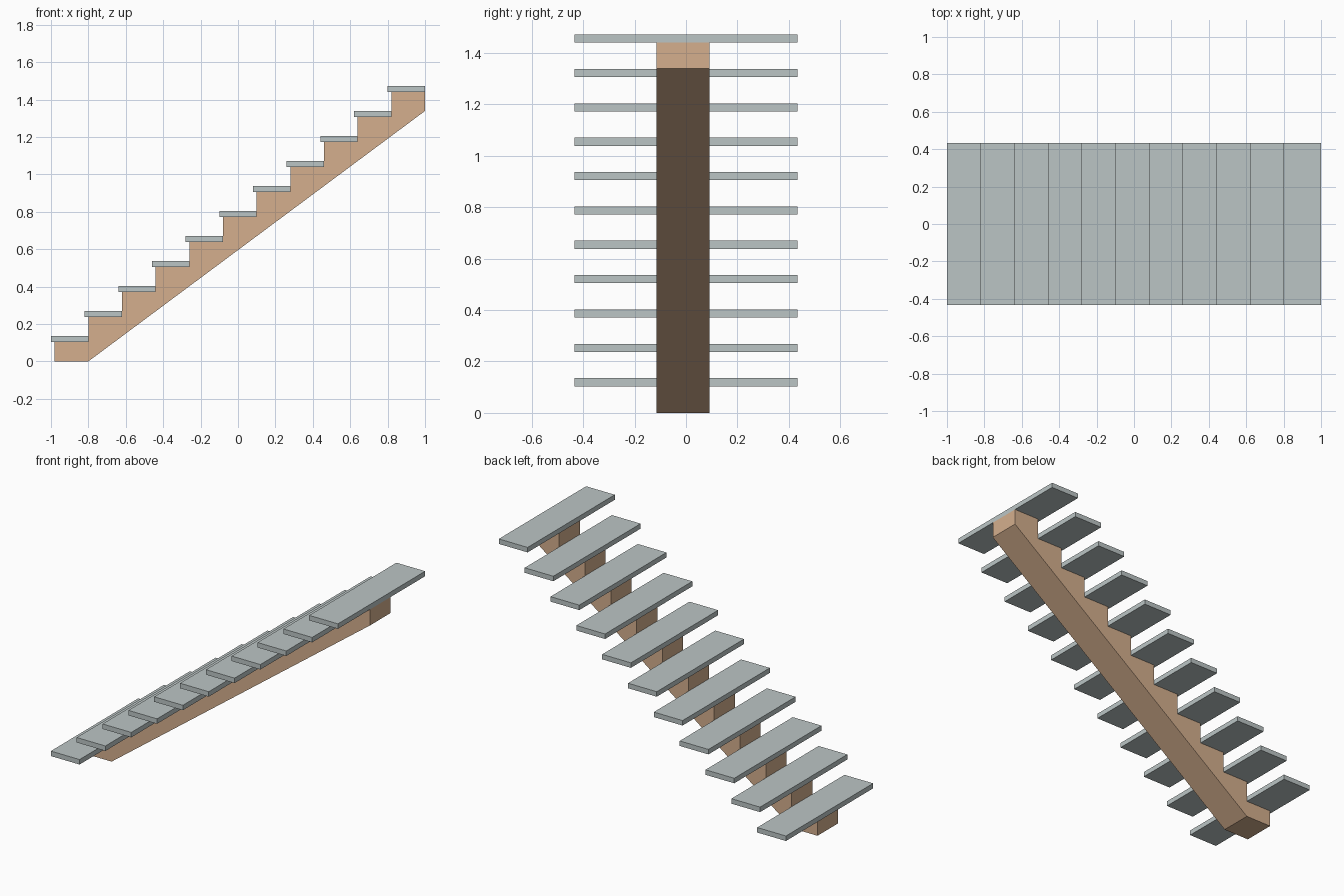
import bpy, bmesh

if "Cube" in bpy.data.objects:
    bpy.data.objects.remove(bpy.data.objects["Cube"])

STEPS, RUN, RISE = 11, 0.18, 0.1336
TREAD_BOTTOM, TREAD_THICK, TREAD_DEPTH, HALF_WIDTH = 0.1035, 0.0315, 0.2, 0.434


def material(name, color):
    m = bpy.data.materials.new(name)
    m.diffuse_color = color
    m.use_nodes = True
    m.node_tree.nodes["Principled BSDF"].inputs["Base Color"].default_value = m.diffuse_color
    return m


def extrude_profile(name, profile, y0, y1, mat):
    """Closed XZ outline extruded from y0 to y1."""
    bm = bmesh.new()
    face = bm.faces.new([bm.verts.new((x, y0, z)) for x, z in profile])
    ext = bmesh.ops.extrude_face_region(bm, geom=[face])
    verts = [g for g in ext["geom"] if isinstance(g, bmesh.types.BMVert)]
    bmesh.ops.translate(bm, verts=verts, vec=(0, y1 - y0, 0))
    bmesh.ops.recalc_face_normals(bm, faces=bm.faces)
    mesh = bpy.data.meshes.new(name)
    bm.to_mesh(mesh)
    bm.free()
    mesh.materials.append(mat)
    obj = bpy.data.objects.new(name, mesh)
    bpy.context.collection.objects.link(obj)
    return obj


wood = material("stringer_wood", (0.66, 0.43, 0.27, 1))
stone = material("tread_grey", (0.50, 0.56, 0.56, 1))

# Central sawtooth stringer: sloped underside, stepped top
outline = [(-0.8, 0), (1.0, 1.339)]
for i in reversed(range(STEPS)):
    top = TREAD_BOTTOM + RISE * i
    front = -0.98 + RUN * i
    back = 1.0 if i == STEPS - 1 else front + RUN
    outline.append((back, top))
    outline.append((front, top))
outline.append((-0.98, 0))
extrude_profile("stringer", outline, -0.115, 0.091, wood)

# Treads resting on the stringer steps
for i in range(STEPS):
    x0, z0 = -1.0 + RUN * i, TREAD_BOTTOM + RISE * i
    x1, z1 = x0 + TREAD_DEPTH, z0 + TREAD_THICK
    extrude_profile(f"tread_{i + 1:02d}", [(x0, z0), (x1, z0), (x1, z1), (x0, z1)],
                    -HALF_WIDTH, HALF_WIDTH, stone)
